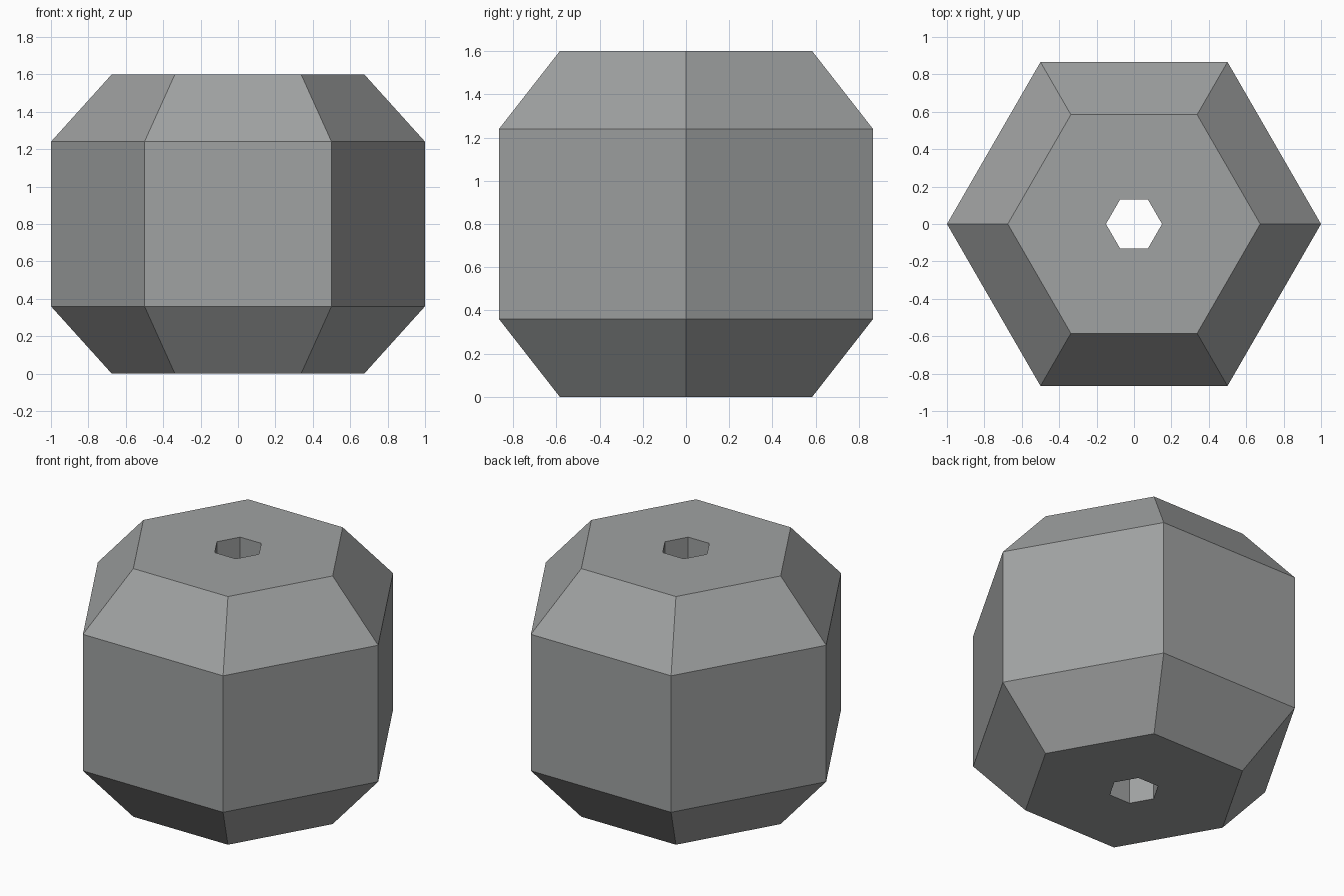
import bpy
import bmesh
from math import cos, sin, tau

cube = bpy.data.objects.get("Cube")
if cube:
    bpy.data.objects.remove(cube)

SIDES = 6
# Closed cross-section of the bead wall: radius, height
PROFILE = [(0.15, 0), (0.675, 0), (1, 0.36), (1, 1.24), (0.675, 1.6), (0.15, 1.6)]

grey = bpy.data.materials.new("grey")
grey.use_nodes = True
colour = (0.35, 0.36, 0.36, 1)
grey.diffuse_color = colour
grey.node_tree.nodes["Principled BSDF"].inputs["Base Color"].default_value = colour

# Hexagonal bead with chamfered ends and a straight hole through the middle
bm = bmesh.new()
rings = []
for i in range(SIDES):
    a = tau * i / SIDES
    rings.append([bm.verts.new((r * cos(a), r * sin(a), z)) for r, z in PROFILE])

for i, ring in enumerate(rings):
    following = rings[(i + 1) % SIDES]
    for j in range(len(PROFILE)):
        k = (j + 1) % len(PROFILE)
        bm.faces.new((ring[j], following[j], following[k], ring[k]))
bmesh.ops.recalc_face_normals(bm, faces=bm.faces)

mesh = bpy.data.meshes.new("hexagonal_bead")
bm.to_mesh(mesh)
bm.free()
mesh.materials.append(grey)
bead = bpy.data.objects.new("hexagonal_bead", mesh)
bpy.context.collection.objects.link(bead)
